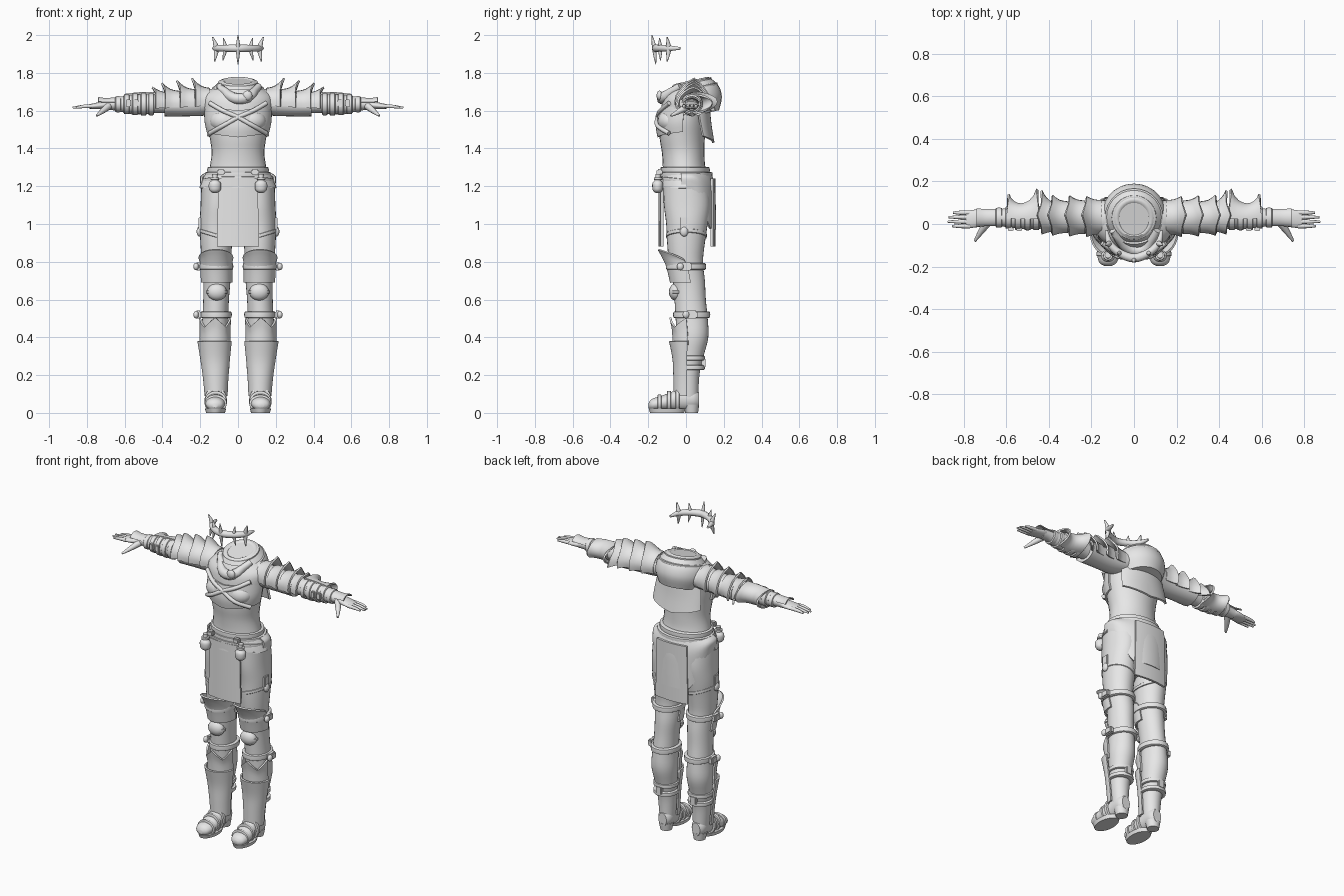
import bpy, bmesh
from math import sin, cos, radians, pi
from mathutils import Vector

cube = bpy.data.objects.get("Cube")
if cube:
    bpy.data.objects.remove(cube, do_unlink=True)

GREY = (0.8, 0.8, 0.8, 1)
grey = bpy.data.materials.new("plain grey")
grey.use_nodes = True
grey.diffuse_color = GREY
grey.node_tree.nodes["Principled BSDF"].inputs["Base Color"].default_value = GREY
parts = []


def finish(name, bm, mirror=False, thick=0):
    bmesh.ops.recalc_face_normals(bm, faces=bm.faces)
    mesh = bpy.data.meshes.new(name)
    bm.to_mesh(mesh)
    bm.free()
    mesh.materials.append(grey)
    obj = bpy.data.objects.new(name, mesh)
    bpy.context.collection.objects.link(obj)
    if thick:
        solid = obj.modifiers.new("thickness", "SOLIDIFY")
        solid.thickness, solid.offset = thick, 0
    if mirror:
        obj.modifiers.new("mirror", "MIRROR").use_mirror_merge = False
    parts.append(obj)
    return obj


def surface(name, point, nu, nv, loop=False, thick=0, mirror=False):
    """Grid of quads from point(u, v); loops are capped at both ends."""
    bm = bmesh.new()
    columns = nv if loop else nv + 1
    grid = [[bm.verts.new(point(i / nu, j / nv)) for j in range(columns)] for i in range(nu + 1)]
    for low, high in zip(grid, grid[1:]):
        for j in range(nv):
            k = (j + 1) % columns
            bm.faces.new((low[j], low[k], high[k], high[j]))
    if loop:
        bm.faces.new(grid[0])
        bm.faces.new(grid[-1])
    return finish(name, bm, mirror, thick)


def blend(rows, u):
    """Smooth curve through the rows."""
    last = len(rows) - 1
    i = min(int(u * last), last - 1)
    t = u * last - i
    rows = [rows[max(0, min(last, i + k))] for k in (-1, 0, 1, 2)]
    return [b + t / 2 * (c - a + t * (2 * a - 5 * b + 4 * c - d + t * (3 * (b - c) + d - a)))
            for a, b, c, d in zip(*rows)]


def loft(name, rows, axis="z", arc=None, thick=0, mirror=False, warp=None, n=28, steps=4):
    """Ellipses (position, centre, centre, radius, radius) along an axis; an arc leaves it open."""
    start, end = arc or (0, 360)

    def point(u, v):
        t, c1, c2, r1, r2 = blend(rows, u)
        a = radians(start + (end - start) * v)
        p, q = c1 + r1 * cos(a), c2 + r2 * sin(a)
        spot = Vector({"x": (t, p, q), "y": (p, t, q), "z": (p, q, t)}[axis])
        if warp:
            warp(spot, u, v)
        return spot
    return surface(name, point, steps * (len(rows) - 1), n, arc is None, thick, mirror)


def band(name, t, c1, c2, r1, r2, height, depth=.012, axis="z", mirror=False, warp=None):
    """Rounded strap around a limb."""
    h = height / 2
    loft(name, [(t - h, c1, c2, r1, r2), (t - h * .8, c1, c2, r1 + depth, r2 + depth),
                (t + h * .8, c1, c2, r1 + depth, r2 + depth), (t + h, c1, c2, r1, r2)],
         axis, mirror=mirror, warp=warp, steps=2)


def tube(name, path, radii, mirror=False, n=10):
    """Round tube through points, with a radius at each point."""
    rows = [tuple(p) + (r,) for p, r in zip(path, radii)]

    def point(u, v):
        here, r = Vector(blend(rows, u)[:3]), blend(rows, u)[3]
        way = Vector(blend(rows, min(1, u + .02))[:3]) - Vector(blend(rows, max(0, u - .02))[:3])
        side = way.orthogonal().normalized() if abs(way.x) < abs(way.z) else way.cross(Vector((0, 0, 1))).normalized()
        up = way.cross(side).normalized()
        return here + r * (side * cos(v * 2 * pi) + up * sin(v * 2 * pi))
    return surface(name, point, 4 * (len(path) - 1), n, True, mirror=mirror)


def ball(name, centre, size, mirror=False):
    bm = bmesh.new()
    bmesh.ops.create_uvsphere(bm, u_segments=20, v_segments=12, radius=1)
    bmesh.ops.scale(bm, vec=size, verts=bm.verts)
    bmesh.ops.translate(bm, vec=centre, verts=bm.verts)
    finish(name, bm, mirror)


def box(name, centre, size, mirror=False):
    bm = bmesh.new()
    bmesh.ops.create_cube(bm, size=1)
    bmesh.ops.scale(bm, vec=size, verts=bm.verts)
    bmesh.ops.translate(bm, vec=centre, verts=bm.verts)
    bmesh.ops.bevel(bm, geom=bm.edges[:], offset=min(size) * .2, segments=2, affect="EDGES")
    finish(name, bm, mirror)


# Torso, pelvis and chest armour
loft("torso", [(1.22, 0, 0, .17, .13), (1.3, 0, -.01, .15, .113), (1.38, 0, -.015, .14, .113),
               (1.46, 0, -.02, .15, .12), (1.55, 0, -.015, .165, .125), (1.64, 0, .01, .16, .115),
               (1.7, 0, .02, .12, .1), (1.74, 0, .03, .07, .07)])
loft("pelvis", [(.98, 0, .01, .04, .06), (1.04, 0, .01, .12, .1), (1.14, 0, .005, .17, .13), (1.24, 0, 0, .165, .125)])
def bodice_edge(p, u, v):
    p.z += .03 * (1 - u) * abs(2 * v - 1) + .03 * u * abs(2 * v - 1)
loft("bodice", [(1.46, 0, -.015, .16, .13), (1.52, 0, -.015, .172, .138), (1.6, 0, -.005, .172, .135)],
     arc=(180, 360), thick=.012, warp=bodice_edge)
ball("bust", (.07, -.085, 1.545), (.08, .065, .062), True)
tube("chest_strap", [(.15, -.09, 1.64), (.08, -.135, 1.6), (0, -.15, 1.565), (-.08, -.15, 1.52), (-.15, -.09, 1.48)],
     [.012] * 5, True)
band("waist_roll", 1.285, 0, -.005, .15, .118, .035)

# Cowl, folds, brooch and back cape
def lean(p, u, v):
    p.z += .22 * (p.y - .05)
loft("cowl", [(1.575, 0, .055, .125, .12), (1.64, 0, .045, .15, .145), (1.7, 0, .035, .145, .14),
              (1.745, 0, .03, .11, .11), (1.765, 0, .025, .08, .085), (1.74, 0, .02, .055, .06),
              (1.7, 0, .02, .04, .04)], warp=lean)
for height, r in ((1.745, .092), (1.71, .125)):
    band("cowl_fold", height, 0, .03, r, r, .03, warp=lean)
tube("neck_roll", [(-.1, -.03, 1.73), (-.03, -.11, 1.67), (.05, -.12, 1.67), (.11, -.03, 1.73)], [.018, .028, .028, .018])
ball("brooch", (.05, -.14, 1.68), (.026, .016, .026))
loft("mantle", [(1.57, 0, 0, .18, .13), (1.65, 0, .01, .18, .13), (1.71, 0, .02, .13, .11)], arc=(185, 355),
     thick=.01, warp=lambda p, u, v: setattr(p, "z", p.z + .05 * (1 - u) * abs(2 * v - 1)))
loft("back_cape", [(1.43, 0, .06, .17, .085), (1.52, 0, .045, .165, .085), (1.62, 0, .03, .15, .09)],
     arc=(20, 160), thick=.012, warp=lambda p, u, v: setattr(p, "z", p.z + .035 * (1 - u) * abs(2 * v - 1)))

# Hip skirt, belts and tabards
def open_sides(p, u, v):
    s = min(1, max(0, (abs(2 * v - 1) - .3) / .5))
    p.z = 1.27 - (1.27 - p.z) * (1 - .72 * s * s * (3 - 2 * s))
loft("hip_skirt", [(1.27, 0, 0, .165, .128), (1.2, 0, .005, .195, .143), (1.08, 0, .005, .195, .148),
                   (.97, 0, .005, .19, .15)], arc=(-12, 192), thick=.01, warp=open_sides)
loft("front_skirt", [(1.27, 0, 0, .165, .128), (1.23, 0, 0, .185, .138), (1.19, 0, 0, .2, .142)], arc=(180, 360), thick=.01)
band("upper_belt", 1.26, 0, 0, .162, .127, .03)
band("lower_belt", 1.225, 0, 0, .178, .133, .022, warp=lambda p, u, v: setattr(p, "z", p.z - .1 * (p.y - .02)))

def tabard(name, y, bow):
    surface(name, lambda u, v: Vector(((.22 - .015 * u) * (v - .5), y - bow * (2 * v - 1) ** 2, .88 + .36 * u)),
            6, 10, thick=.014)
tabard("front_tabard", -.139, -.012)
tabard("back_tabard", .148, .012)

# Belt flasks and hip pouches
loft("flask", [(1.165, .122, -.15, .012, .012), (1.18, .122, -.15, .03, .026), (1.215, .122, -.15, .032, .028),
               (1.235, .122, -.15, .014, .014), (1.265, .122, -.145, .016, .016)], mirror=True, n=16)
band("flask_collar", 1.24, .122, -.148, .016, .016, .014, .006, mirror=True)
box("belt_buckle", (.09, -.14, 1.275), (.04, .03, .03), True)
box("thigh_sheath", (.2, -.01, 1), (.02, .045, .07), True)
ball("sheath_knob", (.205, -.01, .96), (.014, .022, .026), True)

# Legs
loft("leg", [(1.2, .1, 0, .095, .12), (1.1, .11, .005, .088, .122), (1, .115, .005, .088, .11), (.9, .115, 0, .084, .1),
             (.8, .115, 0, .077, .09), (.7, .112, .015, .072, .085), (.6, .116, .022, .068, .083),
             (.5, .12, .03, .069, .085), (.4, .122, .035, .074, .083), (.3, .12, .025, .064, .068),
             (.2, .118, .015, .055, .056), (.08, .116, .015, .045, .05)], mirror=True)
def thigh_edge(p, u, v):
    p.z += (.03 - .1 * (2 * v - 1) ** 2) * u * .5
loft("thigh_guard", [(.69, .113, .01, .078, .09), (.77, .115, -.005, .08, .095), (.82, .116, -.02, .082, .105),
                     (.85, .117, -.035, .088, .11)], arc=(170, 370), thick=.01, mirror=True, warp=thigh_edge)
band("thigh_hem", .94, .115, .002, .085, .102, .02, .006, mirror=True,
     warp=lambda p, u, v: setattr(p, "z", p.z + .3 * (p.x - .12)))
for name, z, y, r in (("thigh_strap", .775, 0, .078), ("calf_strap", .52, .03, .07)):
    band(name, z, .116, y, r, r + .015, .035, mirror=True)
    box(name + "_buckle", (.21, y, z), (.03, .06, .042), True)
    ball(name + "_knob", (.222, y - .03, z), (.014, .018, .02), True)
ball("knee_pad", (.112, -.055, .64), (.052, .035, .045), True)
band("knee_ridge", .64, .112, -.05, .05, .03, .016, .006, mirror=True)
def shin_edge(p, u, v):
    p.z += .05 * u * (abs(4 * abs(v - .5) - 1) - .5)
loft("shin_plate", [(.36, .121, .02, .078, .085), (.43, .121, .015, .077, .085), (.48, .121, .01, .08, .092)],
     arc=(185, 355), thick=.01, mirror=True, warp=shin_edge)
loft("greave", [(.09, .116, 0, .056, .06), (.18, .118, 0, .062, .062), (.28, .121, 0, .073, .066),
                (.38, .124, 0, .086, .085)], arc=(175, 365), thick=.01, mirror=True)
for z in (.29, .24):
    band("ankle_strap", z, .119, .025, .06, .062, .026, mirror=True)
box("ankle_buckle", (.12, .093, .265), (.04, .02, .05), True)

# Boots
loft("boot", [(-.198, .122, .04, .015, .012), (-.18, .122, .044, .042, .03), (-.13, .12, .052, .054, .038),
              (-.07, .118, .064, .05, .05), (-.02, .116, .075, .046, .062), (.04, .116, .075, .044, .055),
              (.068, .116, .07, .028, .04)], "y", mirror=True,
     warp=lambda p, u, v: setattr(p, "z", max(p.z, .018)))
loft("sole", [(0, .119, -.1, .05, .09), (.022, .119, -.1, .056, .098)], mirror=True, steps=1)
loft("heel", [(0, .116, .03, .034, .034), (.045, .116, .028, .044, .042)], mirror=True, steps=1)
for y, z, r in ((-.14, .05, .05), (-.09, .06, .05), (-.045, .07, .05)):
    band("boot_strap", y, .118, z, r, z - .012, .022, .008, "y", True)

# Sleeves, arms and bracers
loft("sleeve", [(.12, .03, 1.65, .085, .07), (.2, .03, 1.638, .074, .066), (.3, .033, 1.632, .072, .062),
                (.39, .035, 1.63, .078, .06)], "x", mirror=True)
loft("arm", [(.36, .03, 1.635, .05, .05), (.43, .03, 1.638, .052, .05), (.52, .03, 1.634, .054, .053),
             (.6, .03, 1.634, .044, .044), (.66, .03, 1.634, .036, .032), (.71, .03, 1.63, .034, .026)], "x", mirror=True)
for x, r in ((.46, .05), (.5, .051), (.545, .049), (.59, .043)):
    band("bracer_band", x, .03, 1.634, r, r, .03, .008, "x", True)
for x in (.54, .58):
    box("bracer_buckle", (x, -.024, 1.64), (.026, .02, .04), True)
band("glove_cuff", .635, .03, 1.634, .038, .034, .03, .008, "x", True)
def elbow_points(p, u, v):
    p.x += (.5 - u) * .02 * sin(pi * v)
    p.y += (.075 * (1 - u) + .055 * u) * (2 * u - 1) ** 2 * sin(pi * v)
loft("elbow_guard", [(.445, .03, 1.64, .06, .055), (.53, .03, 1.637, .062, .055), (.6, .03, 1.634, .055, .05)],
     "x", (-70, 95), .01, True, elbow_points)

# Hands
loft("palm", [(.68, .03, 1.632, .03, .022), (.72, .028, 1.628, .04, .02), (.76, .024, 1.624, .042, .016),
              (.79, .022, 1.622, .038, .011)], "x", mirror=True)
for k, tip in enumerate((.855, .875, .872, .85)):
    y = -.01 + .021 * k
    tube("finger", [(.77, y, 1.624), (.82, y, 1.622), (tip, y, 1.616)], [.011, .0095, .005], True)
tube("thumb", [(.685, .01, 1.625), (.715, -.03, 1.6), (.748, -.08, 1.573)], [.02, .015, .006], True)
loft("hand_plate", [(.65, .03, 1.634, .04, .034), (.7, .03, 1.634, .04, .03), (.74, .03, 1.636, .044, .034)],
     "x", (20, 160), .006, True)

# Layered shoulder plates, each with a pointed outer edge
def pointed(height, back):
    def warp(p, u, v):
        ridge = max(0, 1 - abs(2 * v - 1) * 2.6)
        p.z += height * u * u * ridge
        p.x += .02 * u * ridge
        p.y += back * u * u * max(0, 1 - 4 * v)
    return warp
for x, z, r, height, back in ((.15, 1.645, .076, .035, 0), (.23, 1.64, .074, .03, .01), (.31, 1.635, .07, .025, .02),
                              (.36, 1.632, .064, .012, .05)):
    loft("shoulder_plate", [(x, .032, z, r, r - .005), (x + .04, .033, z, r + .003, r), (x + .075, .035, z, r + .016, r + .016)],
         "x", (-25, 195), .01, True, pointed(height, back), n=12, steps=3)

# Circlet with spikes, floating where the brow would be
brow = [(-.13, -.03, 1.93), (-.115, -.09, 1.93), (-.07, -.135, 1.93), (0, -.16, 1.93)]
brow += [(-x, y, z) for x, y, z in brow[-2::-1]]
tube("circlet", brow, [.007, .016, .019, .021, .019, .016, .007])
tube("centre_spike", [(0, -.16, 1.845), (0, -.168, 1.93), (0, -.18, 2)], [.002, .012, .002])
tube("brow_spike", [(.08, -.135, 1.865), (.068, -.137, 1.93), (.078, -.14, 1.985)], [.002, .012, .002], True)
tube("temple_spike", [(.124, -.1, 1.86), (.115, -.092, 1.93), (.134, -.1, 1.99)], [.003, .014, .003], True)

# Bake modifiers and shade smoothly with crisp edges
bpy.ops.object.select_all(action="DESELECT")
for obj in parts:
    obj.select_set(True)
bpy.context.view_layer.objects.active = parts[0]
bpy.ops.object.convert(target="MESH")
bpy.ops.object.shade_smooth_by_angle(angle=radians(40))
